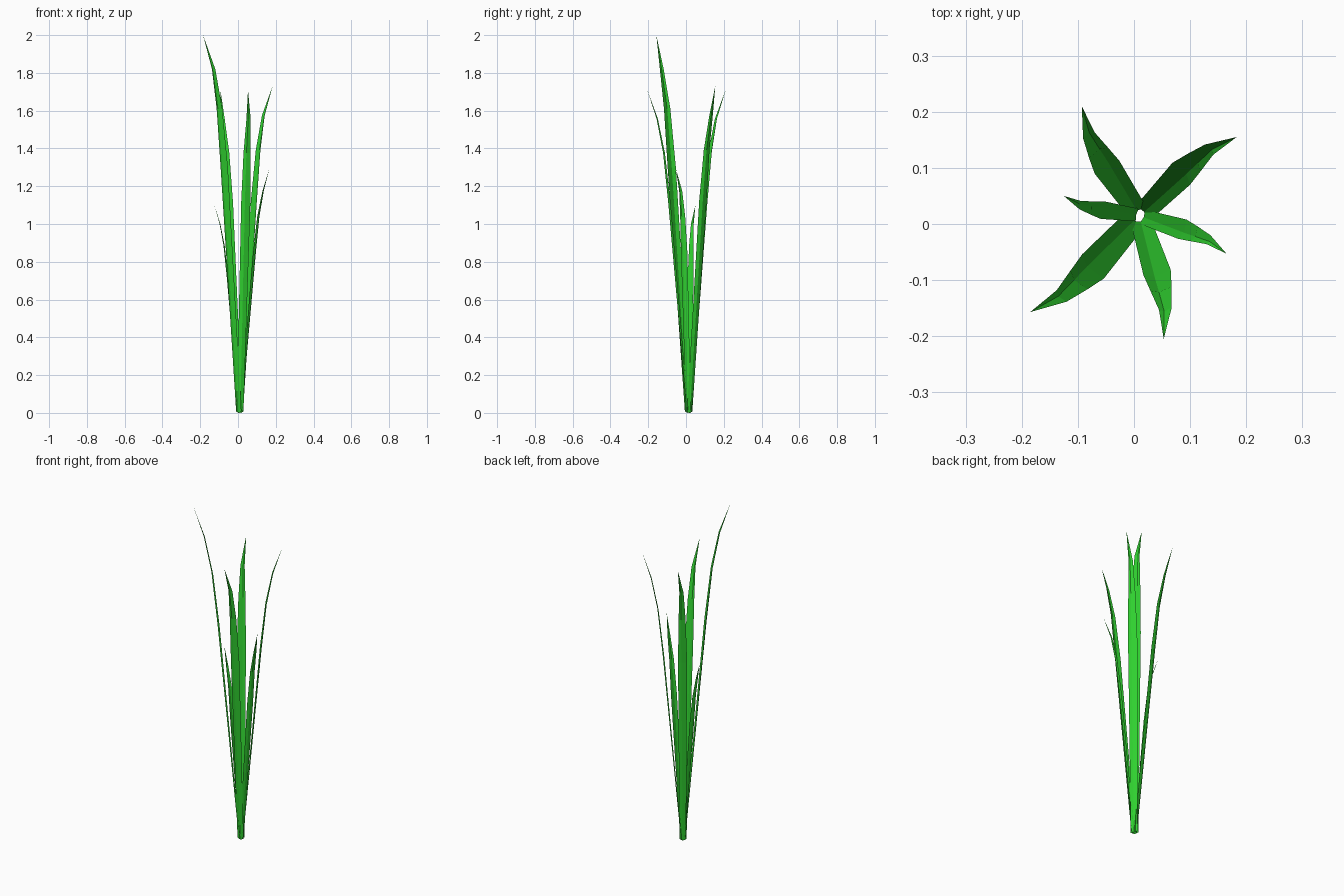
import bpy, bmesh
from math import hypot

if "Cube" in bpy.data.objects:
    bpy.data.objects.remove(bpy.data.objects["Cube"])

CENTER = (0.01, 0.015)

green = bpy.data.materials.new("grass_green")
green.diffuse_color = (0.03, 0.65, 0.03, 1)
green.use_nodes = True
green.node_tree.nodes["Principled BSDF"].inputs["Base Color"].default_value = green.diffuse_color

# One 2-unit-tall blade: height, keel reach, edge reach, then sideways
# positions of right edge, keel and left edge
LEVELS = [
    (0.00, 0.012, 0.008, -0.021, 0.000, 0.021),
    (1.30, 0.130, 0.122, -0.016, 0.006, 0.042),
    (1.61, 0.163, 0.157, -0.008, 0.009, 0.037),
    (1.82, 0.204, 0.199, 0.002, 0.012, 0.029),
]
TIP = (2.0, 0.26)

# Tip positions of the blades: x, y, height
TIPS = [
    (-0.185, -0.157, 2.00),
    (0.183, 0.155, 1.73),
    (-0.093, 0.210, 1.71),
    (0.053, -0.205, 1.71),
    (0.165, -0.053, 1.29),
    (-0.125, 0.050, 1.10),
]


def make_blade(index, tip_x, tip_y, height):
    """Folded, tapering blade pointing at its tip, scaled by height."""
    k = height / 2.0
    dx, dy = tip_x - CENTER[0], tip_y - CENTER[1]
    d = hypot(dx, dy)
    dx, dy = dx / d, dy / d
    reach = d / (TIP[1] * k)
    bm = bmesh.new()

    def point(r, s, z):
        r *= k * reach
        s *= k
        return bm.verts.new((CENTER[0] + dx * r - dy * s,
                             CENTER[1] + dy * r + dx * s, z * k))

    rows = [[point(re, s0, z + (0.008 if z == 0 else 0)),
             point(rk, s1, z),
             point(re, s2, z + (0.008 if z == 0 else 0))]
            for z, rk, re, s0, s1, s2 in LEVELS]
    for a, b in zip(rows, rows[1:]):
        for i in range(2):
            bm.faces.new((a[i], a[i + 1], b[i + 1], b[i]))
    tip = point(TIP[1], 0, TIP[0])
    for i in range(2):
        bm.faces.new((rows[-1][i], rows[-1][i + 1], tip))
    mesh = bpy.data.meshes.new(f"grass_blade_{index}")
    bm.to_mesh(mesh)
    bm.free()
    mesh.materials.append(green)
    bpy.context.collection.objects.link(
        bpy.data.objects.new(f"grass_blade_{index}", mesh))


# Tuft of blades
for n, t in enumerate(TIPS, 1):
    make_blade(n, *t)
